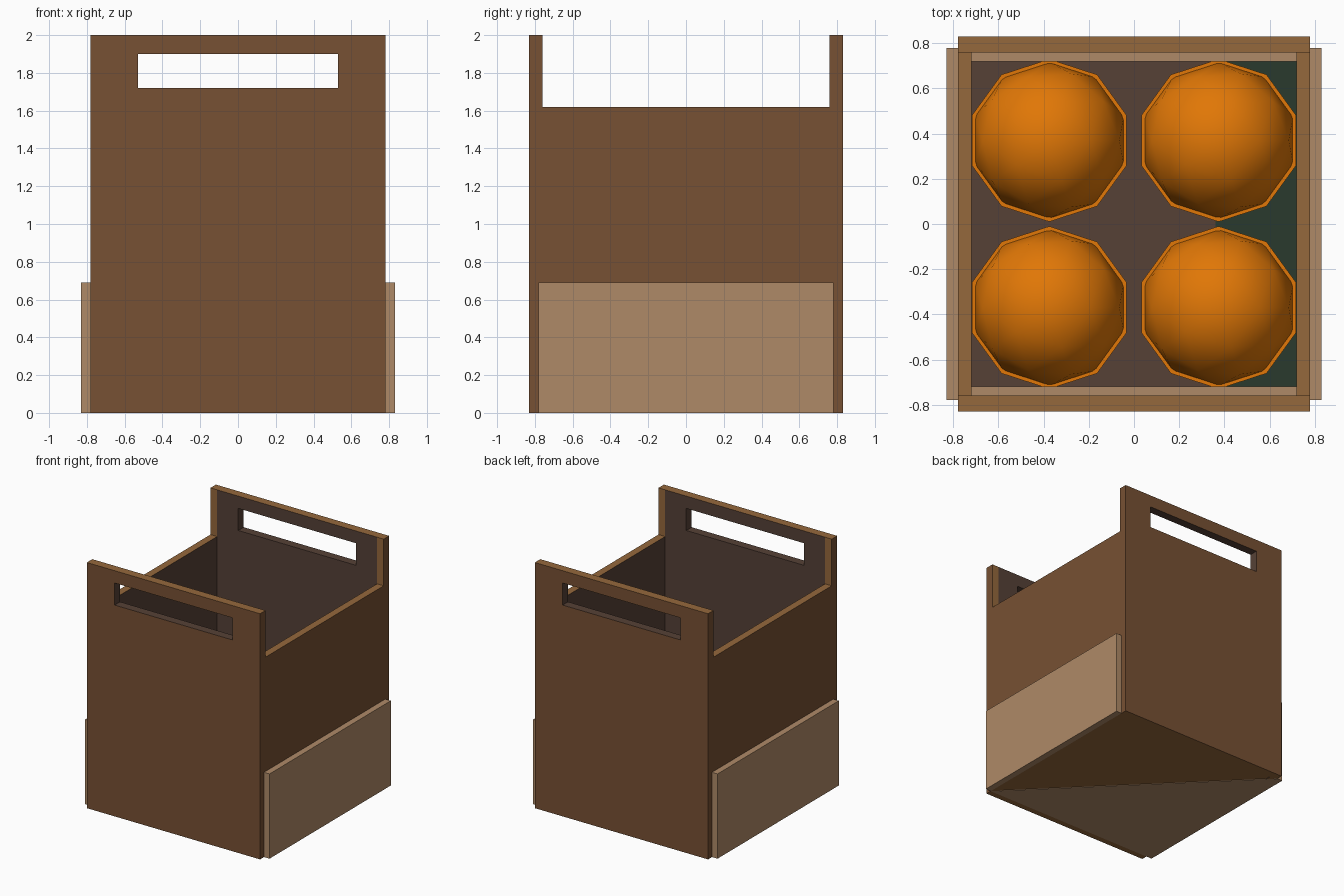
import bpy, bmesh
from mathutils import Vector, Matrix

if "Cube" in bpy.data.objects:
    bpy.data.objects.remove(bpy.data.objects["Cube"])


def material(name, rgb):
    m = bpy.data.materials.new(name)
    m.diffuse_color = (*rgb, 1)
    m.use_nodes = True
    m.node_tree.nodes["Principled BSDF"].inputs["Base Color"].default_value = m.diffuse_color
    return m


WOOD = material("dark_wood", (0.185, 0.082, 0.033))
RIM = material("rim_wood", (0.30, 0.138, 0.045))
INNER = material("inner_brown", (0.092, 0.053, 0.037))
LIGHT = material("light_wood", (0.43, 0.255, 0.137))
GREEN = material("dark_green", (0.023, 0.042, 0.026))
ORANGE = material("orange", (0.75, 0.185, 0.002))


def finish(bm, name, mats, rule):
    """Colour each face by rule(centre, normal) and make the object."""
    bmesh.ops.recalc_face_normals(bm, faces=bm.faces)
    bm.normal_update()
    for f in bm.faces:
        f.material_index = rule(f.calc_center_median(), f.normal)
    me = bpy.data.meshes.new(name)
    bm.to_mesh(me)
    bm.free()
    for m in mats:
        me.materials.append(m)
    ob = bpy.data.objects.new(name, me)
    bpy.context.collection.objects.link(ob)
    return ob


def box(name, lo, hi, mats, rule=lambda c, n: 0):
    bm = bmesh.new()
    bmesh.ops.create_cube(bm, size=1)
    for v in bm.verts:
        v.co = Vector([(a + b) / 2 + t * (b - a) for a, b, t in zip(lo, hi, v.co)])
    return finish(bm, name, mats, rule)


def span(s, a, b):
    return (a, b) if s > 0 else (-b, -a)


def end_panel(name, s):
    """Tall panel with a handle slot, as a grid with one cell left out."""
    xs, zs = (-.78, -.72, -.53, .53, .72, .78), (0, 1.72, 1.90, 2)
    bm = bmesh.new()
    grid = [[bm.verts.new((x, s * .83, z)) for z in zs] for x in xs]
    for i in range(5):
        for j in range(3):
            if (i, j) != (2, 1):
                bm.faces.new((grid[i][j], grid[i + 1][j],
                              grid[i + 1][j + 1], grid[i][j + 1]))
    ext = bmesh.ops.extrude_face_region(bm, geom=bm.faces[:], use_keep_orig=True)
    for v in ext["geom"]:
        if isinstance(v, bmesh.types.BMVert):
            v.co.y = s * .76

    def rule(c, n):
        if n.y * s < -.5:                                  # inward side
            return 2 if abs(c.x) < .72 else 1
        if abs(n.y) < .5 and abs(c.x) < .54 and 1.7 < c.z < 1.91:
            return 2                                       # slot walls
        return 1 if abs(n.z) > .5 else 0
    finish(bm, name, (WOOD, RIM, INNER), rule)


# Crate walls and the lower light-wood tray around and inside them
for s, end, side in ((-1, "front", "left"), (1, "back", "right")):
    end_panel(end + "_panel", s)
    x0, x1 = span(s, .72, .78)
    box(side + "_wall", (x0, -.76, 0), (x1, .76, 1.62), (WOOD, RIM, INNER),
        lambda c, n: 1 if abs(n.z) > .5 else 2 if n.x * s < -.5 else 0)
    x0, x1 = span(s, .78, .83)
    box(side + "_outer_plank", (x0, -.78, 0), (x1, .78, .69), (LIGHT,))
    y0, y1 = span(s, .72, .76)
    box(end + "_inner_plank", (-.72, y0, .03), (.72, y1, .69), (LIGHT, GREEN),
        lambda c, n: 1 if n.y * s < -.5 else 0)

# Floor, its green lining on the right, and the light half of its underside
box("floor", (-.72, -.76, .003), (.72, .76, .06), (RIM, INNER),
    lambda c, n: 1 if n.z > .5 else 0)
box("floor_lining", (.36, -.72, .058), (.72, .72, .065), (GREEN,))
bm = bmesh.new()
bottom = [bm.verts.new(p) for p in ((-.78, .78, 0), (-.78, -.78, 0), (.78, -.78, 0))]
bm.faces.new(bottom)
ext = bmesh.ops.extrude_face_region(bm, geom=bm.faces[:], use_keep_orig=True)
for v in ext["geom"]:
    if isinstance(v, bmesh.types.BMVert):
        v.co.z = .004
for v in bm.verts:
    v.co.z -= .001
finish(bm, "underside_plate", (LIGHT,), lambda c, n: 0)

# Four smooth low-poly balls, each with a thin ten-sided collar
for i, (x, y) in enumerate([(a, b) for a in (-.375, .375) for b in (-.37, .37)]):
    at = Matrix.Translation((x, y, .42))
    bm = bmesh.new()
    bmesh.ops.create_icosphere(bm, subdivisions=2, radius=.347, matrix=at)
    ball = finish(bm, f"orange_ball_{i + 1}", (ORANGE,), lambda c, n: 0)
    for p in ball.data.polygons:
        p.use_smooth = True
    bm = bmesh.new()
    bmesh.ops.create_cone(bm, cap_ends=True, segments=10, radius1=.36,
                          radius2=.36, depth=.04, matrix=at)
    finish(bm, f"ball_collar_{i + 1}", (ORANGE,), lambda c, n: 0)
